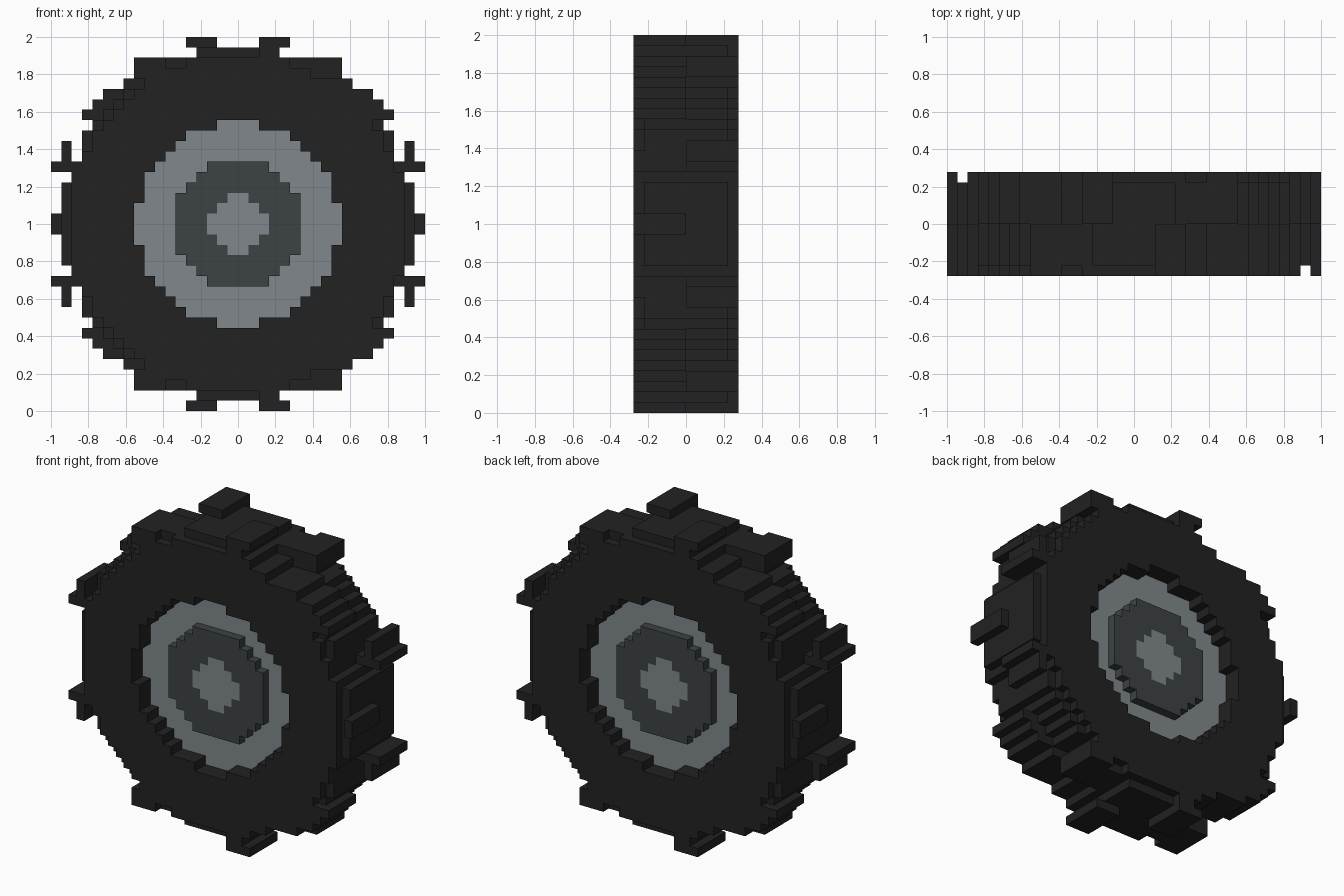
import bpy, bmesh

if "Cube" in bpy.data.objects:
    bpy.data.objects.remove(bpy.data.objects["Cube"])

U = 1 / 18          # size of one cube cell
HALF = 5            # half width of the wheel in cells


def material(name, rgb):
    m = bpy.data.materials.new(name)
    m.diffuse_color = (*rgb, 1)
    m.use_nodes = True
    m.node_tree.nodes["Principled BSDF"].inputs["Base Color"].default_value = m.diffuse_color
    return m


rubber = material("black rubber", (0.016, 0.016, 0.016))
light_metal = material("light grey metal", (0.215, 0.245, 0.262))
dark_metal = material("dark grey metal", (0.046, 0.054, 0.054))


def box(x0, x1, y0, y1, z0, z1):
    return {(x, y, z) for x in range(x0, x1) for y in range(y0, y1) for z in range(z0, z1)}


def disc(half_widths, depth):
    """Stepped round disc: one half width per row, counted from the axle."""
    cells = set()
    for r, w in enumerate(half_widths):
        cells |= box(-w, w, -depth, depth, r, r + 1) | box(-w, w, -depth, depth, -r - 1, -r)
    return cells


def repeat(cells):
    """Mirror top to bottom, then turn half way round the vertical axis."""
    cells = cells | {(x, y, -z - 1) for x, y, z in cells}
    return cells | {(-x - 1, -y - 1, z) for x, y, z in cells}


# Round parts
opening = [10, 10, 9, 9, 9, 8, 7, 6, 5, 2]
carcass = disc([16] * 5 + [15, 15, 14, 14, 13, 12, 11, 10, 9, 7, 5], HALF) - disc(opening, HALF)
cap = disc([3, 2, 1], 4)
hub = disc([6, 6, 6, 5, 4, 3], 4) - cap
rim = disc(opening, 3) - hub - cap

# Raised tread plates
plates = box(-4, 4, -4, 4, 16, 17) | box(16, 17, -4, 4, -4, 4)
plates |= box(5, 7, 0, 4, 15, 16)
for row, start, end in ((7, 14, 15), (8, 14, 15), (9, 13, 14), (10, 12, 13), (11, 11, 12), (12, 10, 11)):
    plates |= box(start, end, -4, 4, row, row + 1)

# Staggered lugs, alternating between front and back halves
lugs = box(2, 5, -5, 0, 17, 18) | box(2, 4, -5, 0, 16, 17)      # top
lugs |= box(7, 10, 0, 5, 14, 16)                                # upper shoulder
for row, start, end in ((10, 12, 15), (11, 11, 14), (12, 10, 13), (13, 9, 11)):
    lugs |= box(start, end, -5, 0, row, row + 1)                # diagonal
lugs |= box(16, 17, 0, 5, 5, 8) | box(15, 18, 0, 5, 5, 6)       # side hook
lugs |= box(17, 18, -5, 0, -1, 1)                               # side bar

tread = repeat(plates | lugs) - carcass
solid = carcass | tread | rim | hub | cap

# Four corners of each cell face, by direction
FACES = {
    (1, 0, 0): ((1, 0, 0), (1, 1, 0), (1, 1, 1), (1, 0, 1)),
    (-1, 0, 0): ((0, 0, 0), (0, 0, 1), (0, 1, 1), (0, 1, 0)),
    (0, 1, 0): ((0, 1, 0), (0, 1, 1), (1, 1, 1), (1, 1, 0)),
    (0, -1, 0): ((0, 0, 0), (1, 0, 0), (1, 0, 1), (0, 0, 1)),
    (0, 0, 1): ((0, 0, 1), (1, 0, 1), (1, 1, 1), (0, 1, 1)),
    (0, 0, -1): ((0, 0, 0), (0, 1, 0), (1, 1, 0), (1, 0, 0)),
}


def build(name, cells, mat):
    """Skin the outside of a group of cells."""
    bm = bmesh.new()
    verts = {}
    for x, y, z in sorted(cells):
        for (dx, dy, dz), corners in FACES.items():
            if (x + dx, y + dy, z + dz) in solid:
                continue
            loop = []
            for a, b, c in corners:
                key = (x + a, y + b, z + c)
                if key not in verts:
                    verts[key] = bm.verts.new((key[0] * U, key[1] * U, key[2] * U + 1))
                loop.append(verts[key])
            bm.faces.new(loop)
    mesh = bpy.data.meshes.new(name)
    bm.to_mesh(mesh)
    bm.free()
    mesh.materials.append(mat)
    bpy.context.collection.objects.link(bpy.data.objects.new(name, mesh))


build("tire", carcass, rubber)
build("tread", tread, rubber)
build("rim", rim, light_metal)
build("hub", hub, dark_metal)
build("hub_cap", cap, light_metal)
